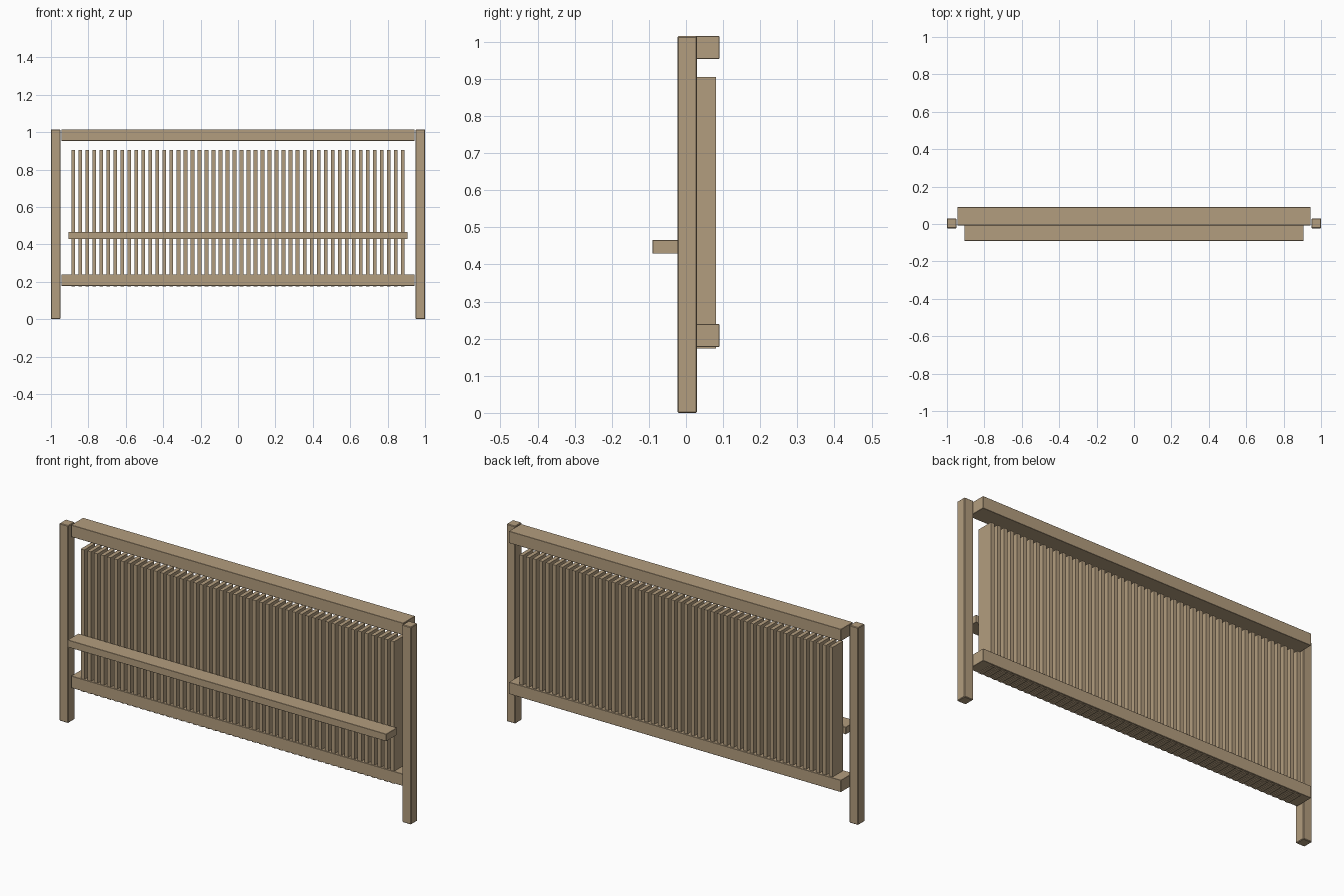
import bpy
import bmesh
from mathutils import Vector

cube = bpy.data.objects.get("Cube")
if cube:
    bpy.data.objects.remove(cube, do_unlink=True)

wood = bpy.data.materials.new("tan_wood")
wood.use_nodes = True
TAN = (0.45, 0.337, 0.21, 1)
wood.diffuse_color = TAN
wood.node_tree.nodes["Principled BSDF"].inputs["Base Color"].default_value = TAN


def board(name, low, high, bevel=0.0):
    """Box between two corners, optionally with eased edges."""
    low, high = Vector(low), Vector(high)
    bm = bmesh.new()
    bmesh.ops.create_cube(bm, size=1)
    bmesh.ops.scale(bm, vec=high - low, verts=bm.verts)
    bmesh.ops.translate(bm, vec=(low + high) / 2, verts=bm.verts)
    if bevel:
        bmesh.ops.bevel(bm, geom=bm.edges[:], offset=bevel, segments=1, affect='EDGES')
    mesh = bpy.data.meshes.new(name)
    bm.to_mesh(mesh)
    bm.free()
    mesh.materials.append(wood)
    obj = bpy.data.objects.new(name, mesh)
    bpy.context.collection.objects.link(obj)
    return obj


# End posts
for side, x in (("left", 0.975), ("right", -0.975)):
    board(side + "_post", (x - 0.025, -0.023, 0), (x + 0.025, 0.03, 1.015), 0.003)

# Long rails that hold the slats
for name, z in (("top_rail", 0.954), ("bottom_rail", 0.178)):
    board(name, (-0.944, -0.007, z), (0.944, 0.09, z + 0.061), 0.001)

# Shelf rail along the front
board("shelf_rail", (-0.906, -0.09, 0.429), (0.906, -0.004, 0.466), 0.001)

# Upright slats, evenly repeated
COUNT, PITCH = 48, 0.0375
first = -PITCH * (COUNT - 1) / 2
slats = board("slats", (first - 0.01, -0.004, 0.174), (first + 0.01, 0.081, 0.905))
repeat = slats.modifiers.new("repeat", 'ARRAY')
repeat.count = COUNT
repeat.use_relative_offset = False
repeat.use_constant_offset = True
repeat.constant_offset_displace = (PITCH, 0, 0)
